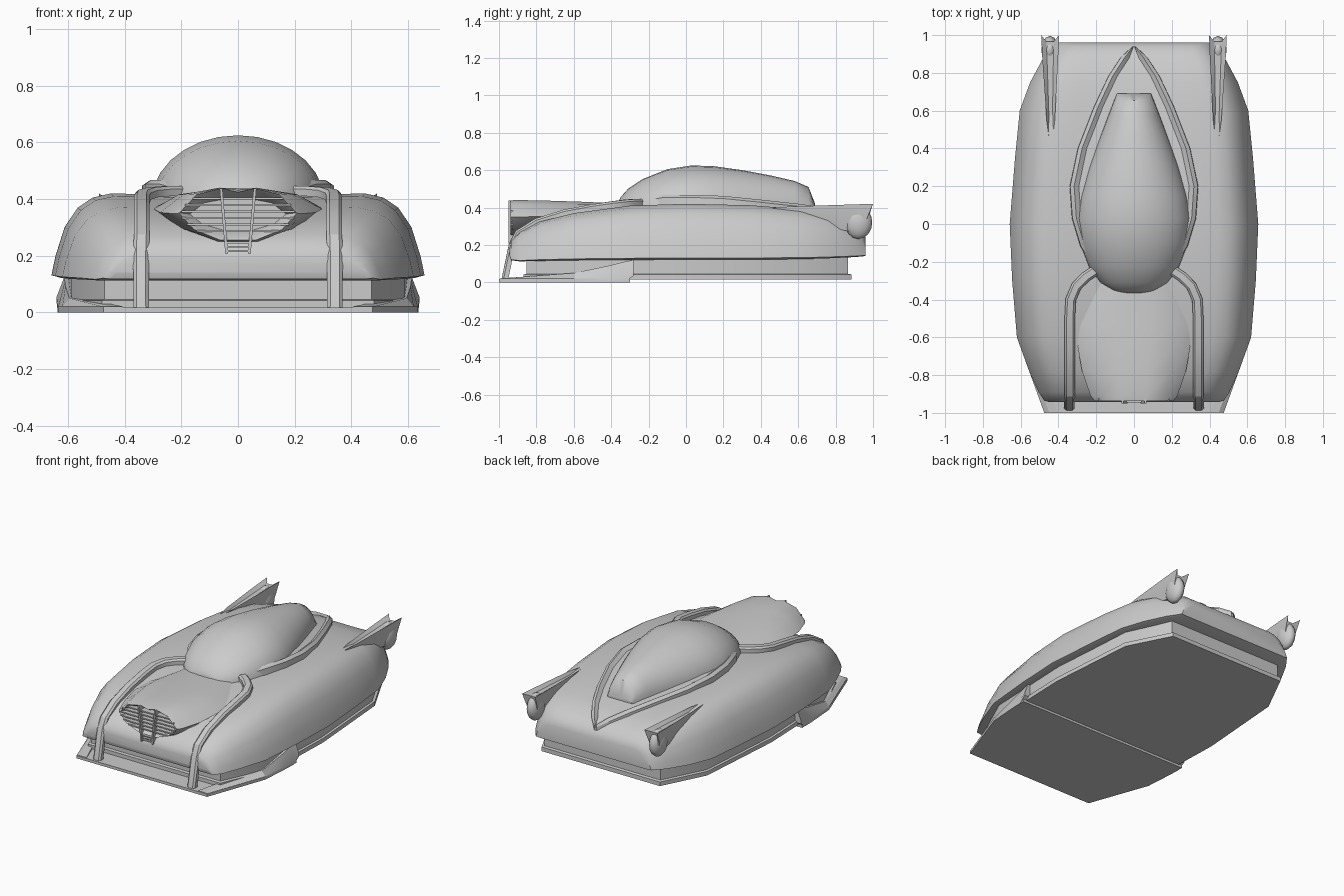
import bpy, bmesh, math
from mathutils import Vector

if "Cube" in bpy.data.objects:
    bpy.data.objects.remove(bpy.data.objects["Cube"])


def make(name, rings, angle=35, caps=True, closed=True):
    """Skin a list of equally sized point rings into one object."""
    bm = bmesh.new()
    vs = [[bm.verts.new(p) for p in r] for r in rings]
    n = len(vs[0])
    for a, b in zip(vs, vs[1:]):
        for i in range(n if closed else n - 1):
            j = (i + 1) % n
            bm.faces.new((a[i], a[j], b[j], b[i]))
    if caps:
        bm.faces.new(vs[0])
        bm.faces.new(vs[-1])
    bmesh.ops.recalc_face_normals(bm, faces=bm.faces)
    me = bpy.data.meshes.new(name)
    bm.to_mesh(me)
    bm.free()
    ob = bpy.data.objects.new(name, me)
    bpy.context.collection.objects.link(ob)
    bpy.context.view_layer.objects.active = ob
    ob.select_set(True)
    bpy.ops.object.shade_smooth_by_angle(angle=math.radians(angle))
    ob.select_set(False)
    return ob


def mirrored(half):
    """Half profile (x >= 0, from x = 0 to x = 0) to a full ring."""
    return half + [(-x, y, z) for x, y, z in reversed(half) if x > 1e-6]


def sweep(name, path, w, h):
    """Rectangular bar along a path, kept level sideways."""
    pts = [Vector(p) for p in path]
    rings = []
    for i, p in enumerate(pts):
        t = (pts[min(i + 1, len(pts) - 1)] - pts[max(i - 1, 0)]).normalized()
        s = t.cross(Vector((0, 0, 1))).normalized()
        u = s.cross(t)
        rings.append([p + s * a * w / 2 + u * b * h / 2 for a, b in
                      ((-1, -1), (-1, .4), (-.6, 1), (.6, 1), (1, .4), (1, -1))])
    return make(name, rings, 30)


def box(name, x0, x1, y0, y1, z0, z1):
    return make(name, [[(x0, y0, z), (x1, y0, z), (x1, y1, z), (x0, y1, z)] for z in (z0, z1)])


# Upper hull: rounded fender section lofted from nose to tail
section = [(0, .99), (.25, .99), (.5, .99), (.68, 1), (.78, .95), (.86, .83),
           (.93, .6), (.98, .25), (1, .03), (.95, 0), (0, 0)]
stations = [(-.943, .45, .19, .14), (-.935, .475, .225, .118), (-.89, .505, .27, .112),
            (-.78, .555, .325, .115), (-.6, .62, .37, .118), (-.3, .645, .41, .12),
            (0, .658, .42, .122), (.35, .63, .412, .122), (.6, .605, .392, .124),
            (.75, .55, .37, .128), (.88, .48, .335, .134), (.94, .435, .29, .138),
            (.96, .42, .245, .142)]
make("upper_hull", [mirrored([(u * w, y, b + v * (t - b)) for u, v in section])
                    for y, w, t, b in stations], 40)

# Skirt under the hull with a small bottom flange
plan = [(.48, -.87), (.6, -.6), (.62, 0), (.575, .6), (.43, .885)]
outline = plan + [(-x, y) for x, y in reversed(plan)]
make("hover_skirt", [[(x * s, y * s, z) for x, y in outline]
                     for z, s in ((.015, 1), (.042, 1), (.046, .98), (.135, .98))])

# Front splitter plate and its rising side cheeks
plate = [(.475, -1), (.62, -.6), (.635, -.3)]
outline = plate + [(-x, y) for x, y in reversed(plate)]
make("splitter_plate", [[(x, y, z) for x, y in outline] for z in (0, .018)])
for side, s in (("left", -1), ("right", 1)):
    make(side + "_splitter_cheek", [
        [(s * x, y, b), (s * x, y, b + .02), (s * (x - .025), y, t), (s * (x - .07), y, t),
         (s * (x - .07), y, b)] for x, y, b, t in
        ((.475, -.995, .0, .021), (.62, -.6, .0, .05), (.634, -.4, .0, .092),
         (.636, -.33, .0, .11), (.64, -.28, .035, .12))], 20)

# Raised collar around the canopy, ending in a rear point
collar = [(-.25, .2, .445), (-.12, .285, .468), (.03, .33, .468), (.2, .342, .462),
          (.4, .3, .442), (.62, .215, .418), (.78, .14, .392), (.88, .075, .36),
          (.94, .012, .325)]
make("canopy_collar", [mirrored([(0, y, t - .02), (max(w - .05, .002), y, t - .018),
                                 (max(w - .025, .004), y, t), (w - .004, y, t - .014),
                                 (w, y, t - .075), (0, y, t - .09)])
                       for y, w, t in collar], 25)

# Canopy dome, half-ellipse sections
dome = [(-.365, .09, .425), (-.35, .12, .455), (-.31, .18, .5), (-.23, .24, .553),
        (-.1, .29, .605), (.03, .305, .625), (.15, .285, .621), (.3, .24, .6),
        (.45, .185, .572), (.58, .135, .542), (.655, .105, .51), (.69, .09, .42)]
make("canopy", [[(w * math.cos(math.pi * i / 14), y,
                  .39 + (t - .39) * math.sin(math.pi * i / 14)) for i in range(15)]
                for y, w, t in dome], 45)


# Nose intake with a recessed mouth
def intake_ring(y, w, zt, zb, notch=.0):
    zm = zb + (zt - zb) * .52
    return mirrored([(0, y, zt - notch), (.28 * w, y, zt), (.7 * w, y, zt - .25 * (zt - zm)),
                     (w, y, zm), (.75 * w, y, zm - .6 * (zm - zb)), (.3 * w, y, zb), (0, y, zb)])


make("nose_intake", [intake_ring(-.87, .17, .4, .29), intake_ring(-.925, .2, .427, .268, .01),
                     intake_ring(-.937, .208, .438, .255, .014), intake_ring(-.91, .23, .44, .25, .008),
                     intake_ring(-.78, .275, .438, .26), intake_ring(-.65, .298, .434, .29),
                     intake_ring(-.53, .29, .43, .31), intake_ring(-.38, .25, .423, .33),
                     intake_ring(-.22, .2, .42, .34)], 38)

# Grille slats, two upright ribs and the small ladder below them
for i, z in enumerate((.287, .31, .333, .356, .379, .402)):
    w = .2 * math.sqrt(max(0, 1 - ((z - .348) / .088) ** 2))
    box(f"grille_slat_{i}", -w, w, -.938, -.89, z - .004, z + .004)
for i, z in enumerate((.217, .232, .247)):
    box(f"lower_slat_{i}", -.043, .043, -.945, -.9, z - .003, z + .003)
for side, s in (("left", -1), ("right", 1)):
    make(side + "_grille_rib", [[(s * (x - .005), -.95, z), (s * (x + .005), -.95, z),
                                 (s * (x + .005), -.89, z), (s * (x - .005), -.89, z)]
                                for x, z in ((.04, .208), (.045, .27), (.06, .438))])

# Front guard bars hugging the hood
bar = [(.342, -.97, .01), (.342, -.93, .2), (.34, -.9, .262), (.34, -.8, .325), (.34, -.65, .372),
       (.34, -.5, .4), (.335, -.4, .415), (.305, -.33, .424), (.255, -.28, .428), (.18, -.23, .43)]
for side, s in (("left", -1), ("right", 1)):
    sweep(side + "_guard_bar", [(s * x, y, z) for x, y, z in bar], .055, .035)

# Tail fins with flared rear tips, and the oval lamps set into them
fin = [(.43, .006, .395, .37), (.55, .022, .405, .34), (.75, .034, .412, .3),
       (.88, .042, .416, .27), (.965, .047, .42, .25)]
for side, s in (("left", -1), ("right", 1)):
    rings = []
    for y, w, t, b in fin:
        m = (t + b) / 2
        c = .44 + (y - .43) * .008
        f = .035 if y > .9 else 0
        rings.append([(s * (c + dx * w), y + dy * f, z) for dx, dy, z in
                      ((-1, 1, t), (-.4, 0, t - .018), (.4, 0, t - .018), (1, 1, t),
                       (.85, 0, m), (.45, -.6, b), (-.45, -.6, b), (-.85, 0, m))])
    make(side + "_tail_fin", rings, 30)
    bpy.ops.mesh.primitive_uv_sphere_add(segments=12, ring_count=8, radius=1,
                                         location=(s * .445, .922, .32))
    lamp = bpy.context.object
    lamp.name = side + "_tail_lamp"
    lamp.scale = (.046, .074, .088)
    bpy.ops.object.shade_smooth_by_angle(angle=math.radians(40))
    lamp.select_set(False)
